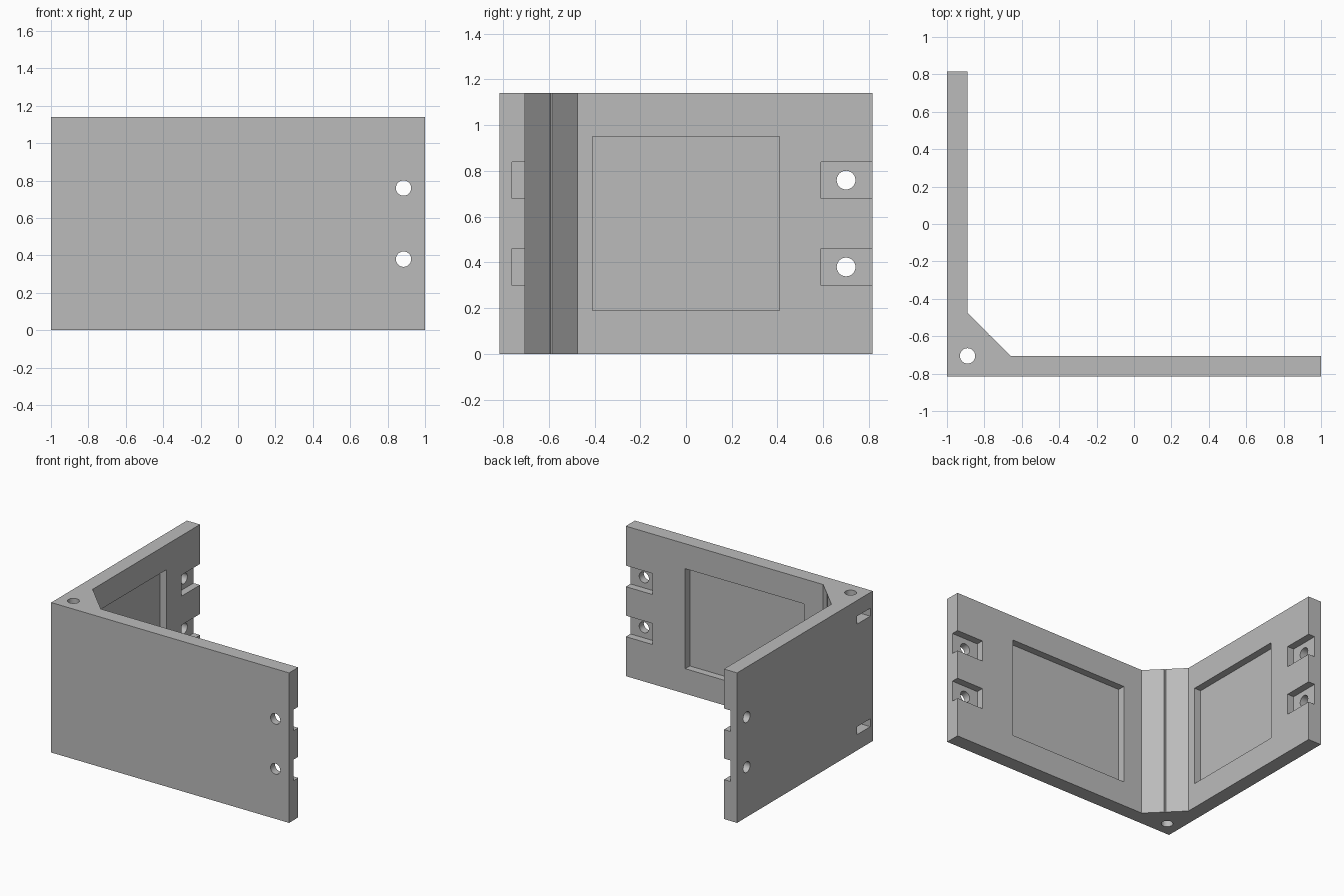
import bpy
from math import pi

default = bpy.data.objects.get("Cube")
if default:
    bpy.data.objects.remove(default)

H = 1.14            # height
X, Y = 1.0, 0.815   # half extents
T = 0.11            # wall thickness

grey = bpy.data.materials.new("plain_grey")
grey.use_nodes = True
grey.diffuse_color = (0.5, 0.5, 0.5, 1)
grey.node_tree.nodes["Principled BSDF"].inputs["Base Color"].default_value = (0.5, 0.5, 0.5, 1)


def prism(name, outline, height):
    """Extrude a plan outline upwards from z = 0."""
    n = len(outline)
    verts = [(x, y, z) for z in (0, height) for x, y in outline]
    faces = [tuple(reversed(range(n))), tuple(range(n, 2 * n))]
    faces += [(i, (i + 1) % n, (i + 1) % n + n, i + n) for i in range(n)]
    mesh = bpy.data.meshes.new(name)
    mesh.from_pydata(verts, [], faces)
    obj = bpy.data.objects.new(name, mesh)
    bpy.context.collection.objects.link(obj)
    mesh.materials.append(grey)
    return obj


def cut(cutter):
    """Subtract a helper solid from the bracket, then hide it from renders."""
    cutter.hide_render = True
    mod = bracket.modifiers.new(cutter.name, "BOOLEAN")
    mod.operation, mod.solver, mod.object = "DIFFERENCE", "EXACT", cutter
    bpy.context.view_layer.objects.active = bracket
    bpy.ops.object.modifier_apply(modifier=mod.name)
    bpy.data.objects.remove(cutter)


def cut_box(name, low, high):
    bpy.ops.mesh.primitive_cube_add(size=1, location=[(a + b) / 2 for a, b in zip(low, high)])
    box = bpy.context.object
    box.name = name
    box.scale = [b - a for a, b in zip(low, high)]
    cut(box)


def cut_hole(name, centre, depth, rotation=(0, 0, 0)):
    bpy.ops.mesh.primitive_cylinder_add(vertices=32, radius=0.041, depth=depth,
                                        location=centre, rotation=rotation)
    hole = bpy.context.object
    hole.name = name
    cut(hole)


# L-shaped walls with a chamfered inner corner and a fine seam down its middle
ix, iy = -X + T, -Y + T
c = 0.23
mx, my = ix + c / 2, iy + c / 2
bracket = prism("corner_bracket", [
    (-X, -Y), (X, -Y), (X, iy), (ix + c, iy),
    (mx + 0.004, my - 0.004), (mx - 0.003, my - 0.003), (mx - 0.004, my + 0.004),
    (ix, iy + c), (ix, Y), (-X, Y)], H)

# Shallow panel recesses on the inner faces
d = T / 2
cut_box("front_recess", (-0.5, iy - d, 0.19), (0.5, iy + 0.05, 0.95))
cut_box("side_recess", (ix - d, -0.41, 0.19), (ix + 0.05, 0.41, 0.95))

# Bolt holes with open-ended nut pockets at the free ends
for z in (0.38, 0.76):
    cut_box("front_pocket", (X - 0.225, iy - d, z - 0.08), (X + 0.1, iy + 0.05, z + 0.08))
    cut_box("side_pocket", (ix - d, Y - 0.225, z - 0.08), (ix + 0.05, Y + 0.1, z + 0.08))
    cut_hole("front_bolt_hole", (X - 0.115, -Y, z), 0.5, (pi / 2, 0, 0))
    cut_hole("side_bolt_hole", (-X, Y - 0.115, z), 0.5, (0, pi / 2, 0))

# Vertical corner hole with nut slots opening on the outer side
cut_hole("corner_hole", (ix, iy, H / 2), H + 0.2)
for z in (0.15, H - 0.15):
    cut_box("nut_slot", (-X - 0.1, iy - 0.08, z - 0.03), (-X + 0.21, iy + 0.08, z + 0.03))

# Flat walls, smooth bores
bpy.ops.object.select_all(action="DESELECT")
bracket.select_set(True)
bpy.context.view_layer.objects.active = bracket
bpy.ops.object.shade_smooth_by_angle(angle=0.5)
